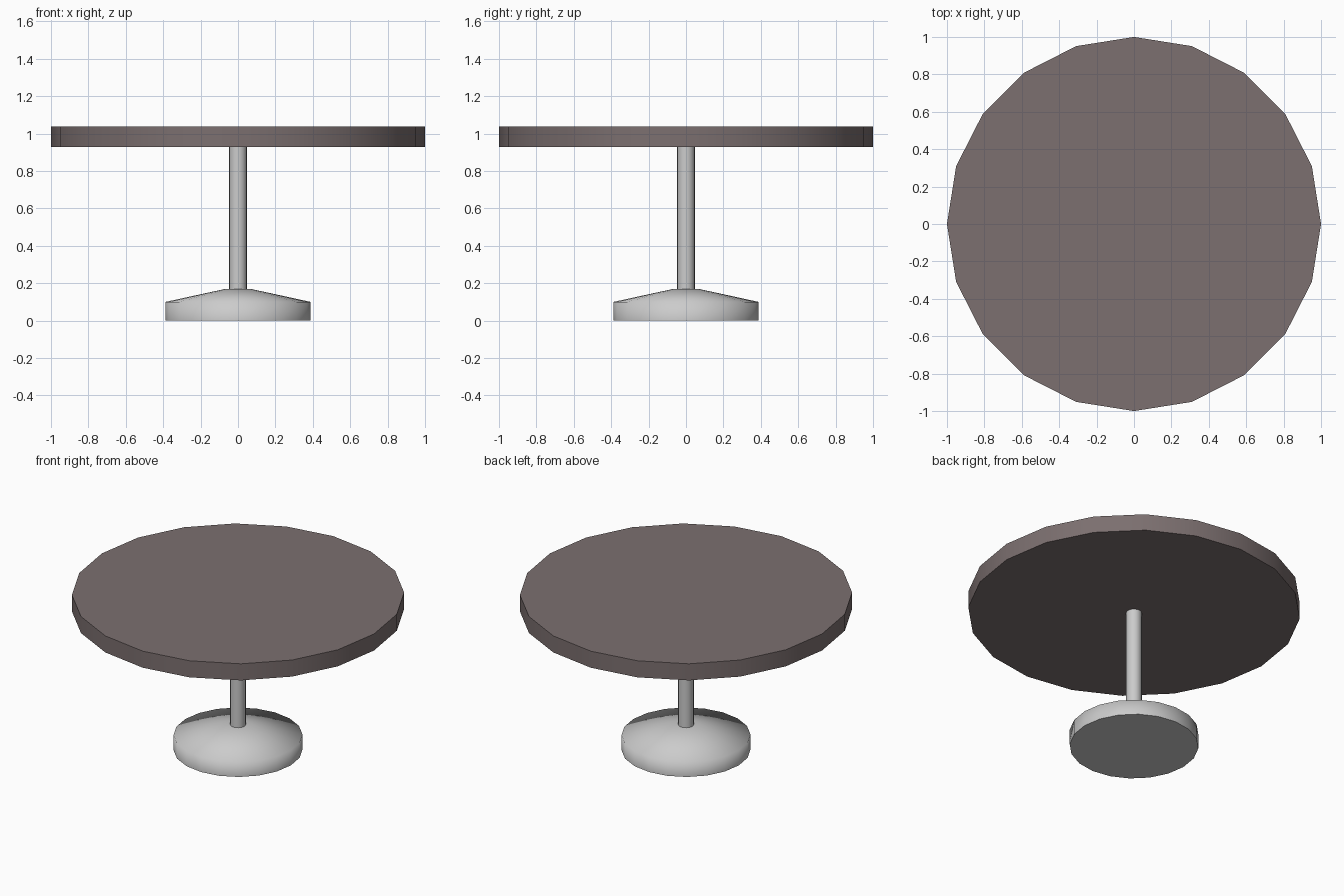
import bpy, bmesh
from math import cos, sin, pi, radians

if "Cube" in bpy.data.objects:
    bpy.data.objects.remove(bpy.data.objects["Cube"])

SIDES = 20


def lathe(name, profile, smooth_angle, colour=None):
    """Spin a (radius, height) profile about z and cap both ends."""
    bm = bmesh.new()
    rings = [[bm.verts.new((r * cos(2 * pi * i / SIDES), r * sin(2 * pi * i / SIDES), z))
              for i in range(SIDES)] for r, z in profile]
    for low, high in zip(rings, rings[1:]):
        for i in range(SIDES):
            j = (i + 1) % SIDES
            bm.faces.new((low[i], low[j], high[j], high[i]))
    bm.faces.new(rings[0][::-1])
    bm.faces.new(rings[-1])
    mesh = bpy.data.meshes.new(name)
    bm.to_mesh(mesh)
    bm.free()
    obj = bpy.data.objects.new(name, mesh)
    bpy.context.collection.objects.link(obj)
    if colour:
        mat = bpy.data.materials.new(name + "_colour")
        mat.diffuse_color = colour
        mat.use_nodes = True
        mat.node_tree.nodes["Principled BSDF"].inputs["Base Color"].default_value = mat.diffuse_color
        mesh.materials.append(mat)
    bpy.ops.object.select_all(action='DESELECT')
    obj.select_set(True)
    bpy.context.view_layer.objects.active = obj
    bpy.ops.object.shade_smooth_by_angle(angle=radians(smooth_angle))
    return obj


# Round top with a crisp rim
lathe("table_top", [(1.0, 0.927), (1.0, 1.037)], 40, (0.20, 0.16, 0.16, 1))

# Central post
lathe("column", [(0.047, 0.165), (0.047, 0.93)], 40)

# Weighted foot: straight wall blending into a shallow cone
lathe("base", [(0.388, 0.0), (0.388, 0.10), (0.075, 0.168)], 82)
